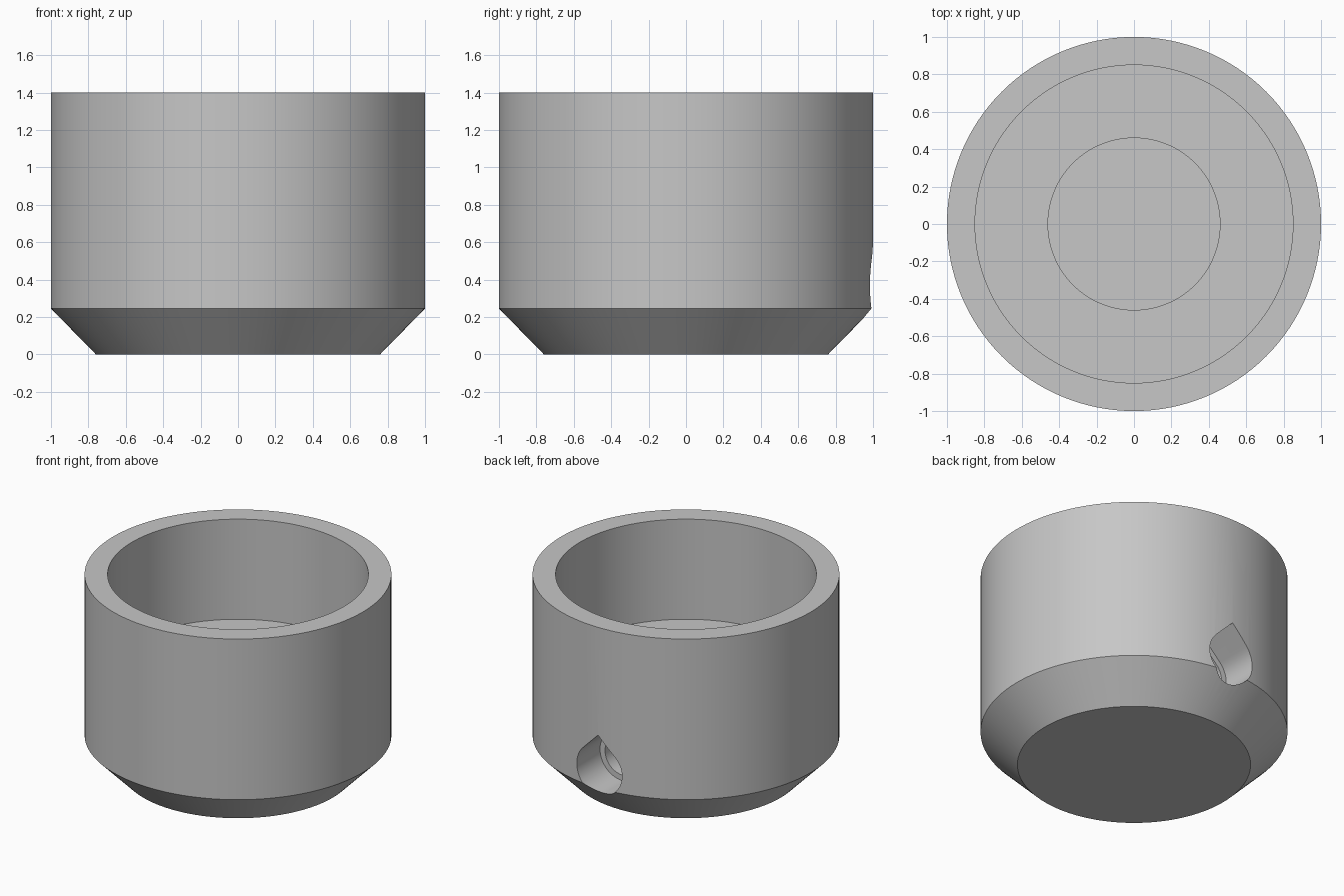
import bpy
import bmesh
import math
from mathutils import Matrix

cube = bpy.data.objects.get("Cube")
if cube:
    bpy.data.objects.remove(cube, do_unlink=True)

SEGMENTS = 128
HOLE_Z = 0.37

grey = bpy.data.materials.new("plain_grey")
grey.use_nodes = True
grey.diffuse_color = (0.57, 0.57, 0.57, 1)
grey.node_tree.nodes["Principled BSDF"].inputs["Base Color"].default_value = grey.diffuse_color


def make_object(name, bm):
    bmesh.ops.recalc_face_normals(bm, faces=bm.faces)
    mesh = bpy.data.meshes.new(name)
    bm.to_mesh(mesh)
    bm.free()
    mesh.materials.append(grey)
    obj = bpy.data.objects.new(name, mesh)
    bpy.context.collection.objects.link(obj)
    return obj


def lathe(name, profile):
    """Revolve (radius, height) points around the z axis."""
    bm = bmesh.new()
    verts = [bm.verts.new((r, 0, z)) for r, z in profile]
    edges = [bm.edges.new(pair) for pair in zip(verts, verts[1:])]
    bmesh.ops.spin(bm, geom=verts + edges, cent=(0, 0, 0), axis=(0, 0, 1),
                   angle=math.tau, steps=SEGMENTS, use_duplicate=False)
    bmesh.ops.remove_doubles(bm, verts=bm.verts, dist=0.0001)
    return make_object(name, bm)


def teardrop_cutter(name, radius, y_start, y_end):
    """Round channel along y with a pointed roof."""
    bm = bmesh.new()
    steps = 48
    points = []
    for i in range(steps + 1):
        a = math.radians(135 + 270 * i / steps)
        points.append((radius * math.cos(a), radius * math.sin(a)))
    points.append((0, radius * math.sqrt(2)))
    face = bm.faces.new([bm.verts.new((x, y_start, HOLE_Z + z)) for x, z in points])
    grown = bmesh.ops.extrude_face_region(bm, geom=[face])
    moved = [g for g in grown["geom"] if isinstance(g, bmesh.types.BMVert)]
    bmesh.ops.transform(bm, verts=moved, matrix=Matrix.Translation((0, y_end - y_start, 0)))
    obj = make_object(name, bm)
    obj.hide_render = True
    return obj


# Cup with chamfered foot, wide recess and narrower central bore
cup = lathe("cup_body", [
    (0, 0), (0.76, 0), (1, 0.245), (1, 1.4), (0.85, 1.4),
    (0.85, 0.68), (0.46, 0.68), (0.46, 0.22), (0, 0.22)])

# Stepped teardrop side hole from the back into the bore
cutters = [teardrop_cutter("outer_hole_cutter", 0.18, 0.72, 1.2),
           teardrop_cutter("inner_hole_cutter", 0.14, 0.3, 0.8)]
bpy.ops.object.select_all(action="DESELECT")
bpy.context.view_layer.objects.active = cup
cup.select_set(True)
for cutter in cutters:
    mod = cup.modifiers.new(cutter.name, "BOOLEAN")
    mod.operation = "DIFFERENCE"
    mod.solver = "EXACT"
    mod.object = cutter
    bpy.ops.object.modifier_apply(modifier=mod.name)
    bpy.data.objects.remove(cutter, do_unlink=True)

bpy.ops.object.shade_smooth_by_angle(angle=math.radians(25))
